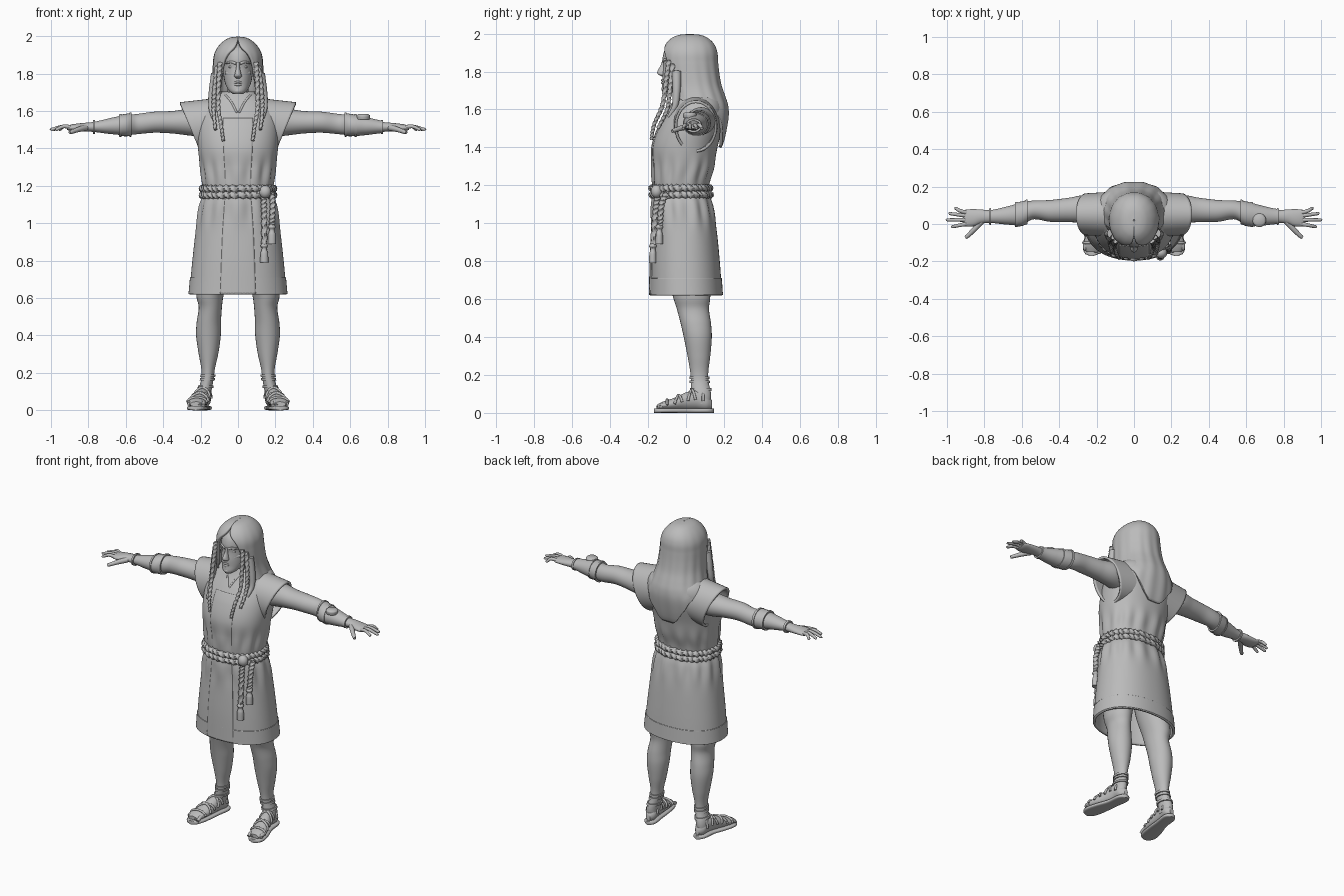
import bpy, bmesh, math
from mathutils import Vector

default_cube = bpy.data.objects.get("Cube")
if default_cube:
    bpy.data.objects.remove(default_cube, do_unlink=True)

clay = bpy.data.materials.new("clay_grey")
clay.use_nodes = True
clay_colour = (0.5, 0.5, 0.5, 1)
clay.diffuse_color = clay_colour
clay.node_tree.nodes["Principled BSDF"].inputs["Base Color"].default_value = clay_colour


def sample(rows, k):
    """Smoothly interpolate rows whose first entry is the position."""
    k = min(max(k, rows[0][0]), rows[-1][0])
    i = 0
    while i < len(rows) - 2 and k > rows[i + 1][0]:
        i += 1
    a, b = rows[i], rows[i + 1]
    before, after = rows[max(i - 1, 0)], rows[min(i + 2, len(rows) - 1)]
    span = b[0] - a[0]
    t = (k - a[0]) / span
    result = []
    for j in range(1, len(a)):
        slope_a = (b[j] - before[j]) / (b[0] - before[0]) * span
        slope_b = (after[j] - a[j]) / (after[0] - a[0]) * span
        result.append((2*t**3 - 3*t**2 + 1) * a[j] + (t**3 - 2*t**2 + t) * slope_a
                      + (3*t**2 - 2*t**3) * b[j] + (t**3 - t**2) * slope_b)
    return result


def power(value, exponent):
    return math.copysign(abs(value) ** exponent, value)


def grid(name, point, nu, nv, wrap=True, cap=True, thick=0, loop=False):
    """Surface from point(u, v), both running from zero to one."""
    bm = bmesh.new()
    columns = nu if wrap else nu + 1
    rings = nv if loop else nv + 1
    verts = [[bm.verts.new(point(i / nu, j / nv)) for i in range(columns)] for j in range(rings)]
    for j in range(nv):
        low, high = verts[j], verts[(j + 1) % rings]
        for i in range(nu):
            n = (i + 1) % columns
            bm.faces.new((low[i], low[n], high[n], high[i]))
    if cap and wrap and not loop:
        bm.faces.new(verts[0])
        bm.faces.new(verts[-1])
    bmesh.ops.recalc_face_normals(bm, faces=bm.faces)
    mesh = bpy.data.meshes.new(name)
    bm.to_mesh(mesh)
    bm.free()
    mesh.materials.append(clay)
    mesh.shade_smooth()
    mesh.set_sharp_from_angle(angle=math.radians(50))
    obj = bpy.data.objects.new(name, mesh)
    bpy.context.collection.objects.link(obj)
    if thick:
        shell = obj.modifiers.new("thickness", "SOLIDIFY")
        shell.thickness, shell.offset = thick, 0
    return obj


def loft(name, rows, axis=2, side=1, grow=0, span=None, square=1, steps=40):
    """Rows: position on the axis, two centres, two radii."""
    start, end = span or (rows[0][0], rows[-1][0])

    def point(u, v):
        k = start + (end - start) * v
        c1, c2, r1, r2 = sample(rows, k)
        a = math.tau * u
        p = [c1 + (r1 + grow) * power(math.cos(a), square),
             c2 + (r2 + grow) * power(math.sin(a), square)]
        p.insert(axis, k)
        return p[0] * side, p[1], p[2]
    return grid(name, point, 28, steps)


def sweep(name, path, radius, side=1, tip=1, twist=0, loop=False):
    """Tube along a path; a twist gives a three-strand rope."""
    pts = [Vector((p[0] * side, p[1], p[2])) for p in path]
    count = len(pts)
    sub = max(1, 80 // count) if not loop else 1
    rows = [(i, *p) for i, p in enumerate(pts)]
    if not loop:
        pts = [Vector(sample(rows, i / sub)) for i in range((count - 1) * sub + 1)]
    nv = len(pts) if loop else len(pts) - 1

    def point(u, v):
        i = round(v * nv)
        ahead = pts[(i + 1) % len(pts)] if loop else pts[min(i + 1, nv)]
        tangent = (ahead - pts[max(i - 1, 0)]).normalized()
        ref = Vector((0, 0, 1)) if abs(tangent.z) < 0.8 else Vector((0, 1, 0))
        across = tangent.cross(ref).normalized()
        up = across.cross(tangent)
        a = math.tau * u
        r = radius * (1 + (tip - 1) * v)
        if twist:
            r *= 1 + 0.28 * math.cos(3 * a + math.tau * twist * v)
        return pts[i] + (across * math.cos(a) + up * math.sin(a)) * r
    return grid(name, point, 12, nv, loop=loop)


def ball(name, centre, radii):
    def point(u, v):
        a, b = math.tau * u, math.pi * (0.02 + 0.96 * v)
        way = (math.cos(a) * math.sin(b), math.sin(a) * math.sin(b), math.cos(b))
        return [c + r * w for c, r, w in zip(centre, radii, way)]
    return grid(name, point, 20, 12)


# Tunic surface: height, centre y, half width, half depth
TUNIC = [(.62, 0, .255, .185), (.8, -.005, .238, .177), (1, -.01, .215, .162),
         (1.1, -.018, .198, .152), (1.16, -.025, .178, .14), (1.22, -.025, .185, .145),
         (1.3, -.015, .195, .158), (1.4, -.008, .208, .168), (1.5, .02, .216, .165),
         (1.58, .05, .212, .15), (1.64, .065, .18, .125), (1.68, .06, .12, .1),
         (1.7, .05, .085, .085)]


def tunic_point(t, z, out=0):
    cy, rx, ry = sample(TUNIC, z)
    fold = math.exp(-((z - 1.07) / .08) ** 2) + math.exp(-((z - 1.27) / .07) ** 2)
    out += .006 * fold * math.cos(13 * t)
    return ((rx + out) * power(math.sin(t), .9), cy - (ry + out) * power(math.cos(t), .9), z)


def tunic_patch(name, t0, t1, z0, z1, out, thick, wrap=False):
    return grid(name, lambda u, v: tunic_point(t0 + (t1 - t0) * u, z0 + (z1 - z0) * v, out),
                96 if wrap else 16, 70, wrap, False, thick)


def on_front(x, z, out):
    return tunic_point(math.asin(x / sample(TUNIC, z)[1]), z, out)


tunic_patch("tunic", 0, math.tau, .62, 1.7, 0, .012, True)
tunic_patch("tunic_hem", 0, math.tau, .622, .71, .004, .012, True)
tunic_patch("skirt_front_panel", -.33, .33, .625, 1.14, .005, .01)
tunic_patch("chest_front_panel", -.33, .33, 1.2, 1.56, .003, .008)

# Rope belt with hanging ends
for label, z in (("upper", 1.185), ("lower", 1.15)):
    ring = [tunic_point(math.tau * i / 240, z, .01) for i in range(240)]
    sweep(label + "_belt_rope", ring, .017, twist=36, loop=True)
ball("belt_knot", (.145, -.155, 1.168), (.032, .03, .035))
for label, x, low in (("long", .12, .87), ("short", .16, .97)):
    sweep(label + "_rope_end", [on_front(x, z, .022) for z in (1.16, 1.1, 1.02, low)], .014, twist=9)
    cx, cy, cz = on_front(x, low, .022)
    loft(label + "_tassel", [(low - .08, cx, cy, .022, .02), (low - .03, cx, cy, .02, .018),
                             (low - .005, cx, cy, .013, .013), (low + .01, cx, cy, .02, .02),
                             (low + .025, cx, cy, .01, .01)])

# Head and face
loft("neck", [(1.55, 0, .05, .075, .07), (1.66, 0, .035, .06, .065), (1.78, 0, .02, .055, .065)])
loft("head", [(1.69, 0, -.09, .025, .03), (1.705, 0, -.078, .045, .05), (1.74, 0, -.045, .066, .08),
              (1.78, 0, -.02, .076, .105), (1.83, 0, 0, .082, .12), (1.88, 0, .008, .086, .13),
              (1.93, 0, .015, .08, .115), (1.97, 0, .02, .04, .06)])
loft("nose", [(1.775, 0, -.12, .012, .01), (1.785, 0, -.126, .02, .022), (1.8, 0, -.125, .017, .026),
              (1.83, 0, -.117, .01, .018), (1.86, 0, -.113, .009, .012)])
sweep("upper_lip", [(-.027, -.11, 1.749), (0, -.126, 1.755), (.027, -.11, 1.749)], .006)
sweep("lower_lip", [(-.022, -.111, 1.742), (0, -.125, 1.741), (.022, -.111, 1.742)], .007)
ball("chin", (0, -.108, 1.708), (.026, .022, .018))

# Hair: height, centre y, half width, half depth, half angle of the front opening
HAIR = [(1.4, .03, .2, .15, 2.98), (1.43, .04, .2, .152, 2.82), (1.5, .058, .2, .15, 2.55),
        (1.57, .068, .19, .15, 2.2), (1.62, .065, .168, .15, 1.4), (1.66, .055, .153, .148, .95),
        (1.72, .04, .138, .142, .75), (1.78, .03, .131, .14, .7), (1.85, .022, .126, .14, .62),
        (1.9, .02, .12, .138, .44), (1.94, .02, .1, .122, .15), (1.972, .02, .067, .088, .02),
        (1.986, .02, .036, .05, 0), (1.99, .02, .003, .004, 0)]


def hair_point(u, v):
    z = 1.4 + .59 * math.sin(v * math.pi / 2)
    cy, rx, ry, gap = sample(HAIR, z)
    t = gap + (math.tau - 2 * gap) * u
    wave = 1 + .012 * math.cos(15 * t) * min(1, (1.99 - z) * 4)
    return rx * wave * power(math.sin(t), .93), cy - ry * wave * power(math.cos(t), .93), z


grid("hair", hair_point, 80, 70, False, False, .016)

# Limb profiles: position, two centres, two radii
ARM = [(.15, .06, 1.53, .07, .07), (.25, .08, 1.54, .075, .072), (.35, .075, 1.54, .065, .06),
       (.45, .07, 1.54, .058, .056), (.54, .075, 1.53, .05, .054), (.6, .055, 1.525, .06, .054),
       (.68, .045, 1.52, .048, .043), (.77, .04, 1.515, .034, .027), (.82, .04, 1.514, .038, .023),
       (.86, .033, 1.512, .046, .021), (.9, .032, 1.51, .045, .016), (.915, .032, 1.51, .038, .01)]
LEG = [(.05, .182, .08, .036, .05), (.1, .178, .08, .036, .052), (.17, .163, .072, .033, .046),
       (.22, .16, .07, .036, .048), (.3, .158, .068, .052, .06), (.4, .158, .062, .066, .074),
       (.47, .156, .052, .065, .08), (.55, .148, .036, .062, .085), (.61, .15, .03, .072, .098),
       (.75, .13, .01, .085, .11), (.95, .1, 0, .09, .11)]
FOOT = [(-.15, .224, .032, .03, .014), (-.12, .222, .038, .047, .022), (-.06, .21, .048, .048, .032),
        (0, .196, .062, .041, .046), (.06, .185, .07, .037, .052), (.11, .18, .055, .034, .04),
        (.138, .178, .045, .014, .02)]
SOLE = [(-.17, .226, .012, .012, .012), (-.16, .225, .012, .036, .012), (-.12, .222, .012, .052, .012),
        (-.05, .208, .012, .05, .012), (.03, .19, .012, .04, .012), (.11, .18, .012, .04, .012),
        (.138, .178, .012, .026, .012), (.147, .178, .012, .008, .012)]
FINGERS = {"little": (.058, .958, .083), "ring": (.042, .988, .055),
           "middle": (.022, 1, .022), "index": (.002, .975, -.014)}


def sleeve_point(side):
    def point(u, v):
        a = math.tau * u
        x = .09 + .165 * v + .055 * v * math.sin(a)
        return (side * x, .052 + (.115 - .01 * v) * math.cos(a),
                1.535 - .025 * v + .13 * math.sin(a))
    return point


for label, s in (("left_", 1), ("right_", -1)):
    # Face halves and braids
    ball(label + "eye", (s * .034, -.098, 1.836), (.016, .01, .008))
    sweep(label + "brow", [(.01, -.119, 1.853), (.035, -.112, 1.862), (.066, -.084, 1.856)], .008, s, .6)
    sweep(label + "cheek", [(.035, -.092, 1.795), (.06, -.066, 1.806)], .016, s, .8)
    sweep(label + "front_braid", [(.096, -.09, 1.86), (.103, -.105, 1.75), (.105, -.125, 1.62),
                                  (.09, -.168, 1.52), (.078, -.183, 1.44)], .013, s, .6, twist=16)
    sweep(label + "outer_braid", [(.11, -.07, 1.84), (.126, -.085, 1.7), (.13, -.1, 1.6),
                                  (.12, -.148, 1.5)], .013, s, .6, twist=13)
    sweep(label + "hair_lock", [(.118, -.05, 1.8), (.136, -.05, 1.7), (.142, -.058, 1.62),
                                (.13, -.09, 1.56)], .026, s, .4)
    # Collar edge and front seam
    sweep(label + "collar", [on_front(s * x, z, .004) for x, z in
                             ((.004, 1.59), (.025, 1.64), (.055, 1.68), (.08, 1.695))], .006)
    # Arm, sleeve and hand
    grid(label + "sleeve", sleeve_point(s), 40, 16, cap=False, thick=.014)
    loft(label + "arm", ARM, 0, s, steps=70)
    loft(label + "cuff", ARM, 0, s, .006, (.57, .775 if s > 0 else .635))
    for edge in (.575, .63, .77):
        loft(label + "cuff_band", ARM, 0, s, .01, (edge - .006, edge + .006), steps=4)
    for finger, (base, x, y) in FINGERS.items():
        sweep(label + finger + "_finger", [(.885, base, 1.511), (.93, (base + y) / 2, 1.518),
                                           (x - .008, y, 1.503), (x, y, 1.5)], .0115, s, .6)
    sweep(label + "thumb", [(.815, .015, 1.51), (.85, -.025, 1.502), (.885, -.06, 1.49),
                            (.9, -.073, 1.485)], .017, s, .5)
    # Leg, foot and sandal
    loft(label + "leg", LEG, 2, s, steps=70)
    loft(label + "foot", FOOT, 1, s)
    loft(label + "sandal_sole", SOLE, 1, s, square=.6)
    for i in range(5):
        x = .185 + .019 * i
        sweep(label + "toe", [(x, -.1, .042), (x, -.13, .038), (x, -.156 + .007 * i, .026)], .012, s, .8)
    for start, slant in ((-.1, 0), (-.06, .04), (-.02, -.04), (.01, .04), (.05, -.04), (.09, 0)):
        strap = []
        for i in range(9):
            y = start + slant * i / 8
            cx, cz, rx, rz = sample(FOOT, y)
            a = math.pi * i / 8
            strap.append((cx + (rx + .003) * math.cos(a), y, cz + (rz + .003) * math.sin(a)))
        sweep(label + "sandal_strap", strap, .007, s)
    for z in (.125, .165, .185):
        loft(label + "ankle_strap", LEG, 2, s, .007, (z - .007, z + .007), steps=4)

# Round ornament on the left cuff
loft("cuff_disc", [(1.555, .67, .02, .034, .034), (1.575, .67, .02, .036, .036),
                   (1.583, .67, .02, .028, .028)])
